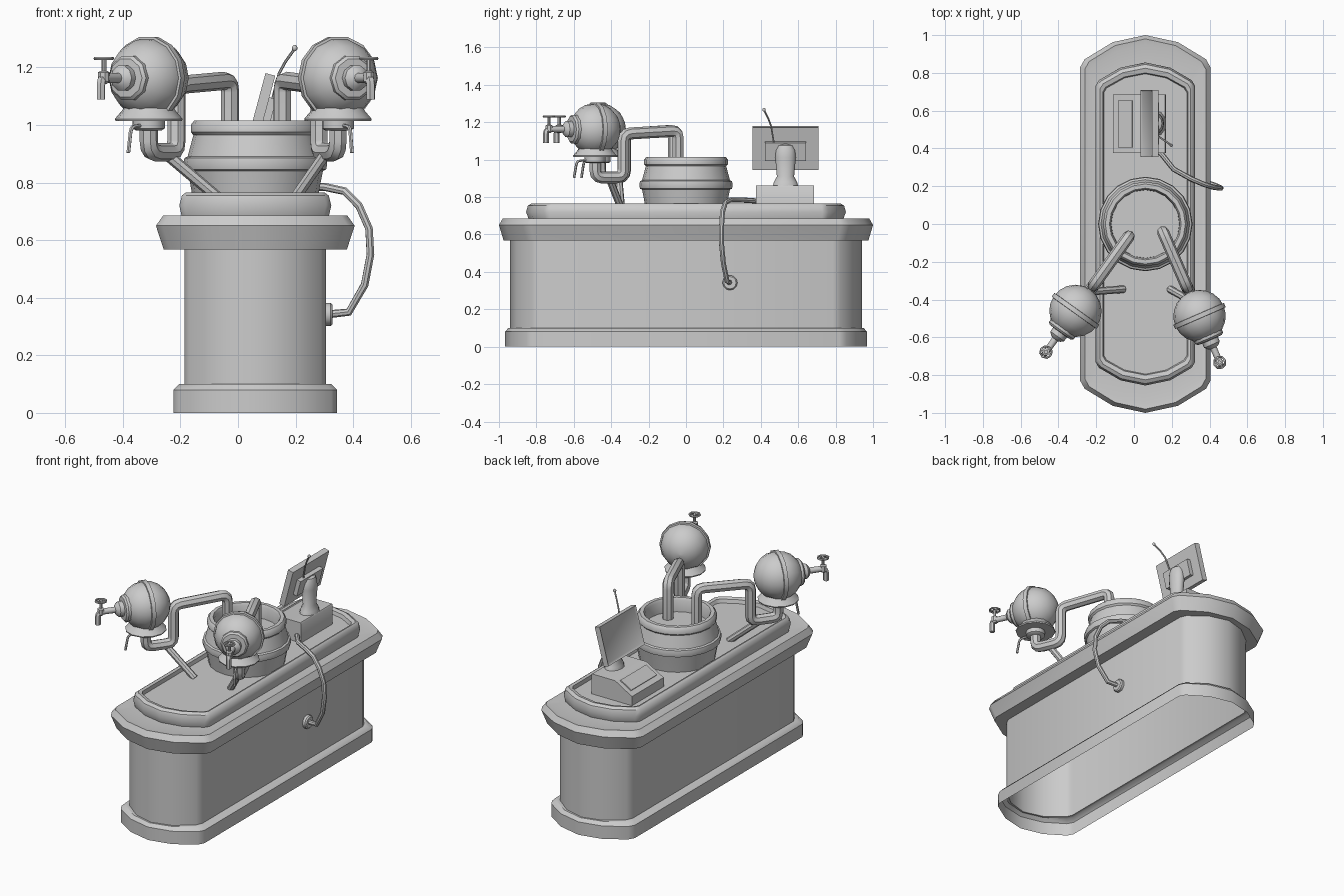
import bpy, bmesh
from math import radians, sin, cos, pi
from mathutils import Matrix, Vector

if "Cube" in bpy.data.objects:
    bpy.data.objects.remove(bpy.data.objects["Cube"])

I = Matrix.Identity(4)
T = Matrix.Translation
CX = 0.06


def finish(name, bm, m=I):
    bmesh.ops.recalc_face_normals(bm, faces=bm.faces)
    me = bpy.data.meshes.new(name)
    bm.to_mesh(me)
    bm.free()
    ob = bpy.data.objects.new(name, me)
    bpy.context.collection.objects.link(ob)
    ob.matrix_world = m
    return ob


def loft(name, rings, m=I, cap_start=True, cap_end=True):
    bm = bmesh.new()
    rows = [[bm.verts.new(p) for p in r] for r in rings]
    n = len(rows[0])
    for a, b in zip(rows, rows[1:]):
        for i in range(n):
            j = (i + 1) % n
            bm.faces.new((a[i], a[j], b[j], b[i]))
    if cap_start:
        bm.faces.new(rows[0])
    if cap_end:
        bm.faces.new(rows[-1])
    return finish(name, bm, m)


def revolve(name, profile, n=12, m=I):
    rings = [[(r * cos(2 * pi * i / n), r * sin(2 * pi * i / n), z) for i in range(n)]
             for r, z in profile]
    return loft(name, rings, m)


def box(name, size, m=I, inset=None):
    bm = bmesh.new()
    bmesh.ops.create_cube(bm, size=1, matrix=Matrix.Diagonal((*size, 1)))
    if inset:  # recessed panel on the -x face
        face = min(bm.faces, key=lambda f: f.calc_center_median().x)
        bmesh.ops.inset_region(bm, faces=[face], thickness=inset, depth=0)
        bmesh.ops.translate(bm, verts=face.verts, vec=(0.008, 0, 0))
    return finish(name, bm, m)


def fillet(points, d):
    pts = [Vector(p) for p in points]
    out = [pts[0]]
    for a, b, c in zip(pts, pts[1:], pts[2:]):
        p, q = b + (a - b).normalized() * d, b + (c - b).normalized() * d
        out += [p * (1 - t) ** 2 + b * 2 * t * (1 - t) + q * t * t for t in (0, .33, .67, 1)]
    return out + [pts[-1]]


def tube(name, points, r, m=I, res=2):
    cu = bpy.data.curves.new(name, 'CURVE')
    cu.dimensions = '3D'
    cu.bevel_depth, cu.bevel_resolution, cu.use_fill_caps = r, res, True
    sp = cu.splines.new('POLY')
    sp.points.add(len(points) - 1)
    for sp_pt, p in zip(sp.points, points):
        sp_pt.co = (*p, 1)
    tmp = bpy.data.objects.new(name + "_path", cu)
    me = bpy.data.meshes.new_from_object(tmp)
    bpy.data.objects.remove(tmp)
    ob = bpy.data.objects.new(name, me)
    bpy.context.collection.objects.link(ob)
    ob.matrix_world = m
    return ob


# Counter: one continuous shell, open underneath
def outline(w, length, s, z):
    cap = [(1, 0), (.93, .25), (.5, .78), (0, 1), (-.5, .78), (-.93, .25), (-1, 0)]
    half = [(w * u, s + (length - s) * v) for u, v in cap]
    return [(CX + x, y, z) for x, y in half] + [(CX - x, -y, z) for x, y in half]


counter = [(.284, .967, .82, 0), (.284, .967, .82, .08), (.265, .95, .80, .1),
           (.246, .94, .785, .1), (.246, .94, .785, .567), (.318, .975, .81, .567),
           (.345, 1.0, .83, .65), (.32, .98, .82, .685), (.30, .95, .80, .68),
           (.255, .84, .725, .68), (.264, .855, .73, .72), (.255, .845, .725, .755),
           (.24, .825, .715, .766), (.225, .80, .70, .76), (.22, .795, .695, .738)]
loft("counter", [outline(*c) for c in counter], cap_start=False)

# Barrel with hoops and a recessed lid
revolve("barrel", [(.215, .735), (.225, .79), (.235, .84), (.246, .845), (.25, .865),
                   (.246, .885), (.235, .89), (.215, .965), (.224, .975), (.224, 1.0),
                   (.212, 1.015), (.19, 1.015), (.182, 1.0), (.18, .93)], 20, T((CX, 0, 0)))

# Register base with sloped keypad
prof = [(-.11, .735), (-.11, .795), (-.09, .805), (0, .858), (.01, .862), (.165, .862),
        (.17, .855), (.17, .735)]
loft("register_base", [[(x, y, z) for x, z in prof] for y in (.375, .685)])
box("keypad", (.01, .25, .085), T((-.045, .53, .834)) @ Matrix.Rotation(radians(59.5), 4, 'Y'))

# Monitor, mounting plate and neck
mon = T((.082, .532, 1.062)) @ Matrix.Rotation(radians(15), 4, 'Y')
box("monitor", (.035, .355, .235), mon, inset=.018)
box("monitor_plate", (.025, .22, .1), mon @ T((.03, 0, -.01)))
revolve("monitor_neck", [(.068, .86), (.062, .88), (.046, .91), (.055, 1.01), (.052, 1.05),
                         (.04, 1.075), (.02, 1.083)], 12,
        T((.118, .532, 0)) @ Matrix.Diagonal((.75, 1, 1, 1)))
tube("antenna", [(.12, .47, 1.09), (.143, .455, 1.18), (.165, .44, 1.22), (.197, .417, 1.265)],
     .005, res=1)
revolve("antenna_tip", [(.004, -.01), (.009, -.004), (.009, .004), (.004, .01)], 8,
        T((.197, .417, 1.267)))

# Cable running down to a wall socket
tube("cable", [(.12, .40, .765), (.15, .365, .78), (.21, .29, .785), (.30, .24, .785),
               (.37, .21, .77), (.42, .195, .72), (.455, .19, .64), (.46, .19, .55),
               (.44, .20, .445), (.385, .22, .35), (.31, .235, .342)], .014)
revolve("cable_socket", [(.04, 0), (.04, .018), (.033, .025)], 12,
        T((.304, .235, .342)) @ Matrix.Rotation(radians(90), 4, 'Y'))

# Two round kegs on bent pipes, local front is -y
FWD = Matrix.Rotation(radians(90), 4, 'X')
for side, pos, ang, foot, head in (
        ("left", (-.31, -.46, 1.163), -35.6, (-.055, -.345, .735), (-.25, -.36, .90)),
        ("right", (.347, -.487, 1.163), 23.5, (.19, -.345, .735), (.305, -.41, .90))):
    M = T(pos) @ Matrix.Rotation(radians(ang), 4, 'Z')
    F = M @ FWD
    # keg body, centre hoop and front boss
    R = .138
    revolve(side + "_keg", [(R * sin(t * pi / 10) + .001, -R * cos(t * pi / 10))
                            for t in range(11)], 14, F)
    revolve(side + "_keg_hoop", [(.13, -.014), (.146, -.012), (.146, .012), (.13, .014)], 14, F)
    revolve(side + "_keg_boss", [(.08, .09), (.08, .128), (.07, .138), (.045, .14),
                                 (.045, .165), (.03, .18), (.018, .185), (.017, .26)], 10, F)
    # tap valve, spout and wheel
    tube(side + "_spout", fillet([(0, -.235, 0), (0, -.285, 0), (0, -.285, -.075)], .025),
         .016, M, 1)
    revolve(side + "_valve", [(.012, -.02), (.02, -.012), (.02, .02), (.009, .025),
                              (.009, .072)], 8, M @ T((0, -.268, 0)))
    W = M @ T((0, -.268, .068))
    ring = [(.031 * cos(i * pi / 4), .031 * sin(i * pi / 4), 0) for i in range(9)]
    tube(side + "_wheel_rim", ring, .0055, W, 1)
    for k in range(2):
        box(f"{side}_wheel_spoke_{k}", (.06, .008, .007),
            W @ Matrix.Rotation(k * pi / 2, 4, 'Z'))
    # skirt, collar and drip hook below the keg
    revolve(side + "_keg_skirt", [(.085, -.10), (.095, -.115), (.118, -.142), (.116, -.149),
                                  (.056, -.149), (.056, -.175), (.045, -.182)], 12, M)
    tube(side + "_drip_hook", fillet([(0, -.04, -.165), (0, -.105, -.17), (0, -.122, -.26)],
                                     .02), .007, M, 1)
    # feed pipe from barrel to keg
    tube(side + "_feed_pipe", fillet([(0, .485, -.23), (0, .485, -.008), (0, .165, -.025),
                                      (0, .165, -.258), (0, 0, -.258), (0, 0, -.13)], .04),
         .032, M)
    tube(side + "_support_rod", [foot, head], .02)

# Smooth shading with sharp edges kept
bpy.context.view_layer.update()
for ob in bpy.data.objects:
    ob.select_set(True)
    bpy.context.view_layer.objects.active = ob
bpy.ops.object.shade_smooth_by_angle(angle=radians(40))
